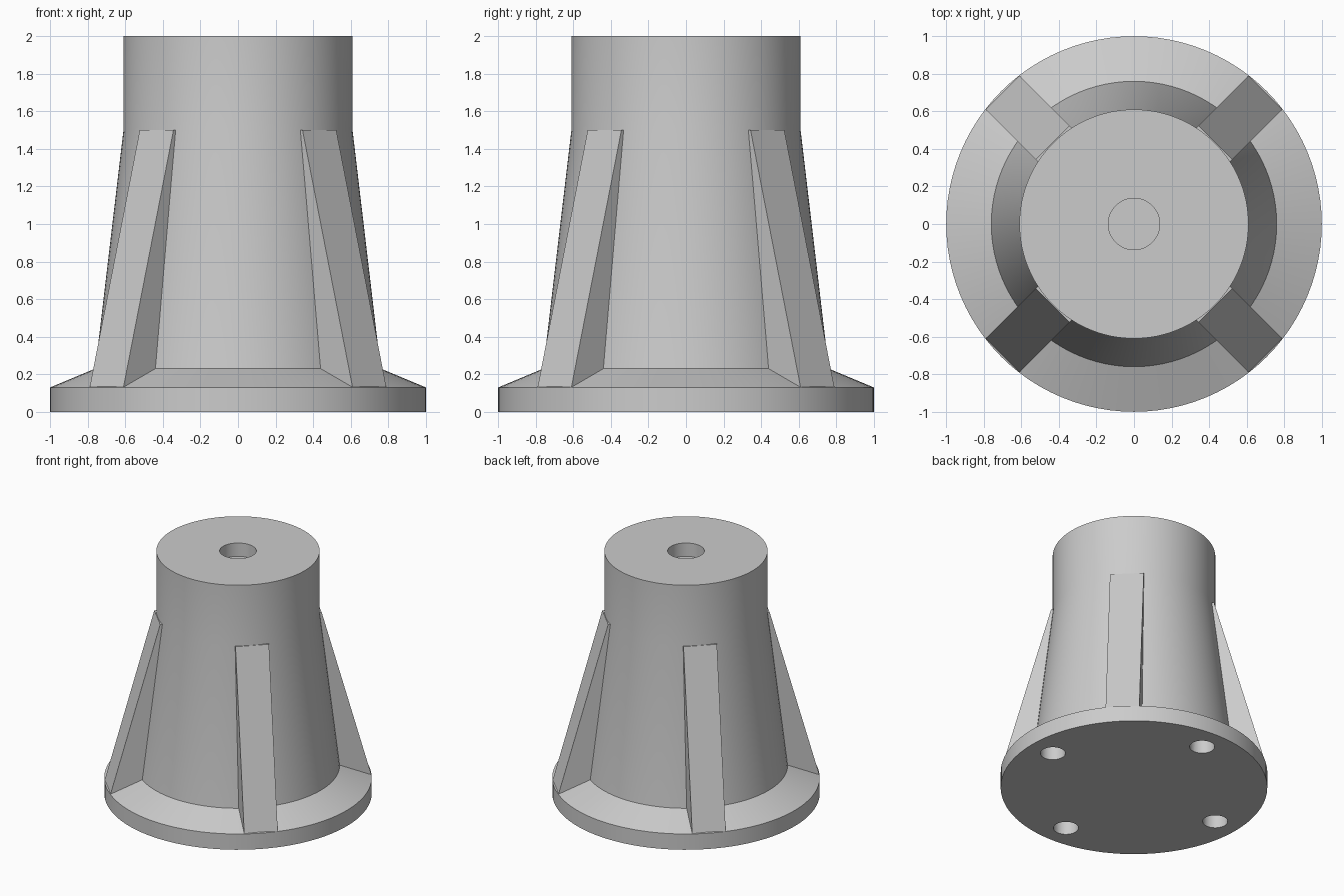
import bpy, bmesh, math
from mathutils import Matrix

cube = bpy.data.objects.get("Cube")
if cube:
    bpy.data.objects.remove(cube, do_unlink=True)

SEGMENTS = 96

grey = bpy.data.materials.new("plain grey")
grey.use_nodes = True
grey.diffuse_color = (0.6, 0.6, 0.6, 1)
grey.node_tree.nodes["Principled BSDF"].inputs["Base Color"].default_value = (0.6, 0.6, 0.6, 1)


def make_object(name, bm):
    bmesh.ops.recalc_face_normals(bm, faces=bm.faces)
    mesh = bpy.data.meshes.new(name)
    bm.to_mesh(mesh)
    bm.free()
    mesh.materials.append(grey)
    obj = bpy.data.objects.new(name, mesh)
    bpy.context.collection.objects.link(obj)
    return obj


def lathe(name, profile):
    """Revolve (radius, height) points about z; the ends lie on the axis."""
    bm = bmesh.new()
    verts = [bm.verts.new((r, 0, z)) for r, z in profile]
    edges = [bm.edges.new(pair) for pair in zip(verts, verts[1:])]
    bmesh.ops.spin(bm, geom=verts + edges, cent=(0, 0, 0), axis=(0, 0, 1),
                   angle=math.tau, steps=SEGMENTS, use_duplicate=False)
    bmesh.ops.remove_doubles(bm, verts=bm.verts, dist=1e-4)
    return make_object(name, bm)


# Flanged base, tapered column, straight neck and shallow recess in the top
body = lathe("flanged_column", [
    (0, 0), (1, 0), (1, 0.13), (0.76, 0.23), (0.61, 1.5), (0.61, 2),
    (0.137, 2), (0.137, 1.89), (0, 1.89)])

# Blind bolt holes in the underside
bm = bmesh.new()
for i in range(4):
    place = Matrix.Rotation(i * math.pi / 2, 4, 'Z') @ Matrix.Translation((0.795, 0, 0))
    bmesh.ops.create_cone(bm, cap_ends=True, segments=32, radius1=0.094,
                          radius2=0.094, depth=0.27, matrix=place)
cutter = make_object("bolt_hole_cutter", bm)
cutter.hide_render = True
cutter.hide_viewport = True
holes = body.modifiers.new("bolt_holes", 'BOOLEAN')
holes.operation = 'DIFFERENCE'
holes.solver = 'EXACT'
holes.object = cutter

# Bake the holes so that smoothing sees their rims
bpy.context.view_layer.update()
graph = bpy.context.evaluated_depsgraph_get()
baked = bpy.data.meshes.new_from_object(body.evaluated_get(graph))
body.modifiers.clear()
body.data = baked
bpy.data.objects.remove(cutter, do_unlink=True)

# Smooth the round walls, keep the rims sharp
bpy.ops.object.select_all(action='DESELECT')
body.select_set(True)
bpy.context.view_layer.objects.active = body
bpy.ops.object.shade_smooth_by_angle(angle=math.radians(30))

# Four sloping ribs on the diagonals
HALF_WIDTH = 0.127
rib_side = [(0.5, 0.13), (0.99, 0.13), (0.613, 1.5), (0.5, 1.5)]
for i, name in enumerate(["back_left", "back_right", "front_right", "front_left"]):
    bm = bmesh.new()
    face = bm.faces.new([bm.verts.new((r, -HALF_WIDTH, z)) for r, z in rib_side])
    extruded = bmesh.ops.extrude_face_region(bm, geom=[face])["geom"]
    bmesh.ops.translate(bm, vec=(0, 2 * HALF_WIDTH, 0),
                        verts=[v for v in extruded if isinstance(v, bmesh.types.BMVert)])
    bmesh.ops.rotate(bm, verts=bm.verts, cent=(0, 0, 0),
                     matrix=Matrix.Rotation(math.pi / 4 + i * math.pi / 2, 3, 'Z'))
    make_object(name + "_rib", bm)
